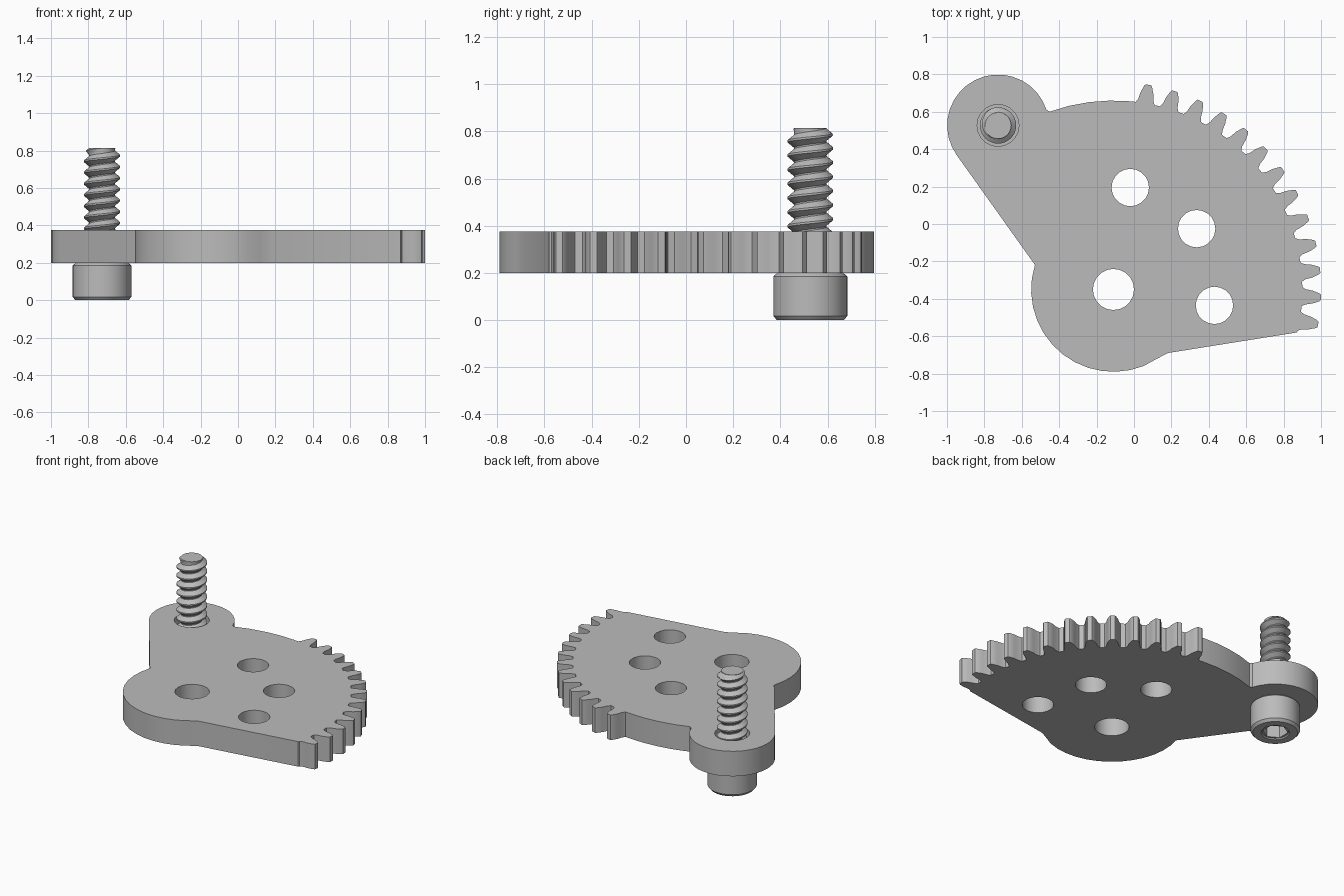
import bpy, bmesh
from math import sin, cos, radians, degrees, pi, tau

cube = bpy.data.objects.get("Cube")
if cube:
    bpy.data.objects.remove(cube, do_unlink=True)

PIVOT = (-0.11, -0.35)
BOLT = (-0.727, 0.527)
PLATE_LOW, PLATE_HIGH = 0.2, 0.375

grey = bpy.data.materials.new("plain grey")
grey.use_nodes = True
colour = (0.5, 0.5, 0.5, 1)
grey.diffuse_color = colour
grey.node_tree.nodes["Principled BSDF"].inputs["Base Color"].default_value = colour


def polar(centre, r, deg):
    a = radians(deg)
    return (centre[0] + r * cos(a), centre[1] + r * sin(a))


def arc(centre, r, start, end, steps):
    return [polar(centre, r, start + (end - start) * i / steps) for i in range(steps + 1)]


def smooth(obj):
    bpy.ops.object.select_all(action='DESELECT')
    obj.select_set(True)
    bpy.context.view_layer.objects.active = obj
    bpy.ops.object.shade_smooth_by_angle(angle=radians(28))


def mesh_object(name, bm):
    bmesh.ops.remove_doubles(bm, verts=bm.verts, dist=0.0001)
    bmesh.ops.recalc_face_normals(bm, faces=bm.faces)
    mesh = bpy.data.meshes.new(name)
    bm.to_mesh(mesh)
    bm.free()
    mesh.materials.append(grey)
    obj = bpy.data.objects.new(name, mesh)
    bpy.context.collection.objects.link(obj)
    smooth(obj)
    return obj


def lathe(name, profile, segments=48):
    """Spin (radius, z, is_hexagonal) points about the bolt axis."""
    bm = bmesh.new()
    rings = []
    for r, z, is_hex in profile:
        ring = []
        for i in range(segments):
            deg = 360 * i / segments
            rr = r / cos(radians((deg + 30) % 60 - 30)) if is_hex else r
            ring.append(bm.verts.new((*polar(BOLT, rr, deg), z)))
        rings.append(ring)
    for a, b in zip(rings, rings[1:]):
        for i in range(segments):
            j = (i + 1) % segments
            bm.faces.new((a[i], a[j], b[j], b[i]))
    bm.faces.new(rings[0])
    bm.faces.new(rings[-1])
    return mesh_object(name, bm)


# Sector gear outline: pivot lobe, straight lower edge, teeth, rim, bolt lobe
outline = arc(PIVOT, 0.44, 162.6, 291.7, 13)
outline += [(0.12, -0.722), (0.18, -0.69), (0.87, -0.58)]
flank = [(-2.9, 1.01), (-2.25, 1.03), (-1.85, 1.066), (-1.1, 1.102), (-0.75, 1.11)]
tooth = flank + [(-a, r) for a, r in reversed(flank)]
for i in range(13):
    middle = -9.7 + 7.5 * i
    outline += [polar(PIVOT, r, middle + a) for a, r in tooth]
outline += arc(PIVOT, 1.01, 85, 109.7, 4)
outline += arc(BOLT, 0.272, 18, 216, 18)

# Four open holes and the bolt hole
holes = [(PIVOT, 0.11), ((-0.02, 0.195), 0.1), ((0.335, -0.025), 0.1),
         ((0.43, -0.435), 0.1), (BOLT, 0.112)]
loops = [outline] + [arc(c, r, 0, 342, 19) for c, r in holes]

curve = bpy.data.curves.new("gear_plate", 'CURVE')
curve.dimensions = '2D'
curve.fill_mode = 'BOTH'
curve.extrude = (PLATE_HIGH - PLATE_LOW) / 2
for loop in loops:
    spline = curve.splines.new('POLY')
    spline.points.add(len(loop) - 1)
    for point, (x, y) in zip(spline.points, loop):
        point.co = (x, y, 0, 1)
    spline.use_cyclic_u = True
outline_curve = bpy.data.objects.new("plate_outline", curve)
bpy.context.collection.objects.link(outline_curve)
bpy.context.view_layer.update()
filled = outline_curve.evaluated_get(bpy.context.evaluated_depsgraph_get()).to_mesh()
bm = bmesh.new()
bm.from_mesh(filled)
outline_curve.evaluated_get(bpy.context.evaluated_depsgraph_get()).to_mesh_clear()
bpy.data.objects.remove(outline_curve, do_unlink=True)
bmesh.ops.translate(bm, verts=bm.verts, vec=(0, 0, (PLATE_HIGH + PLATE_LOW) / 2))
mesh_object("gear_plate", bm)

# Bolt head with chamfers and a hexagonal socket
lathe("bolt_head", [(0.14, 0.2, False), (0.157, 0.185, False), (0.157, 0.018, False),
                    (0.142, 0, False), (0.09, 0, False), (0.085, 0.008, False),
                    (0.07, 0.008, True), (0.07, 0.1, True)])

# Bolt core with a chamfered tip
ROOT, CREST, TIP, TURN = 0.069, 0.097, 0.815, 0.06
lathe("bolt_core", [(ROOT, 0.19, False), (ROOT, TIP, False)])

# Right-handed thread: a ridge profile swept along a helix
STEPS = 32
ridge = [(0, ROOT), (0.1, ROOT), (0.48, CREST), (0.62, CREST), (1, ROOT)]
bm = bmesh.new()
previous = None
for n in range(-STEPS, int((TIP - PLATE_LOW) / TURN * STEPS) + 1):
    row = []
    for part, r in ridge:
        z = PLATE_LOW + TURN * (n / STEPS + part)
        z = min(max(z, PLATE_LOW), TIP - 0.002)
        r = min(r, ROOT + (TIP - z))
        row.append(bm.verts.new((*polar(BOLT, r, 360 * n / STEPS), z)))
    if previous:
        for k in range(len(ridge) - 1):
            bm.faces.new((previous[k], row[k], row[k + 1], previous[k + 1]))
    previous = row
mesh_object("bolt_thread", bm)
